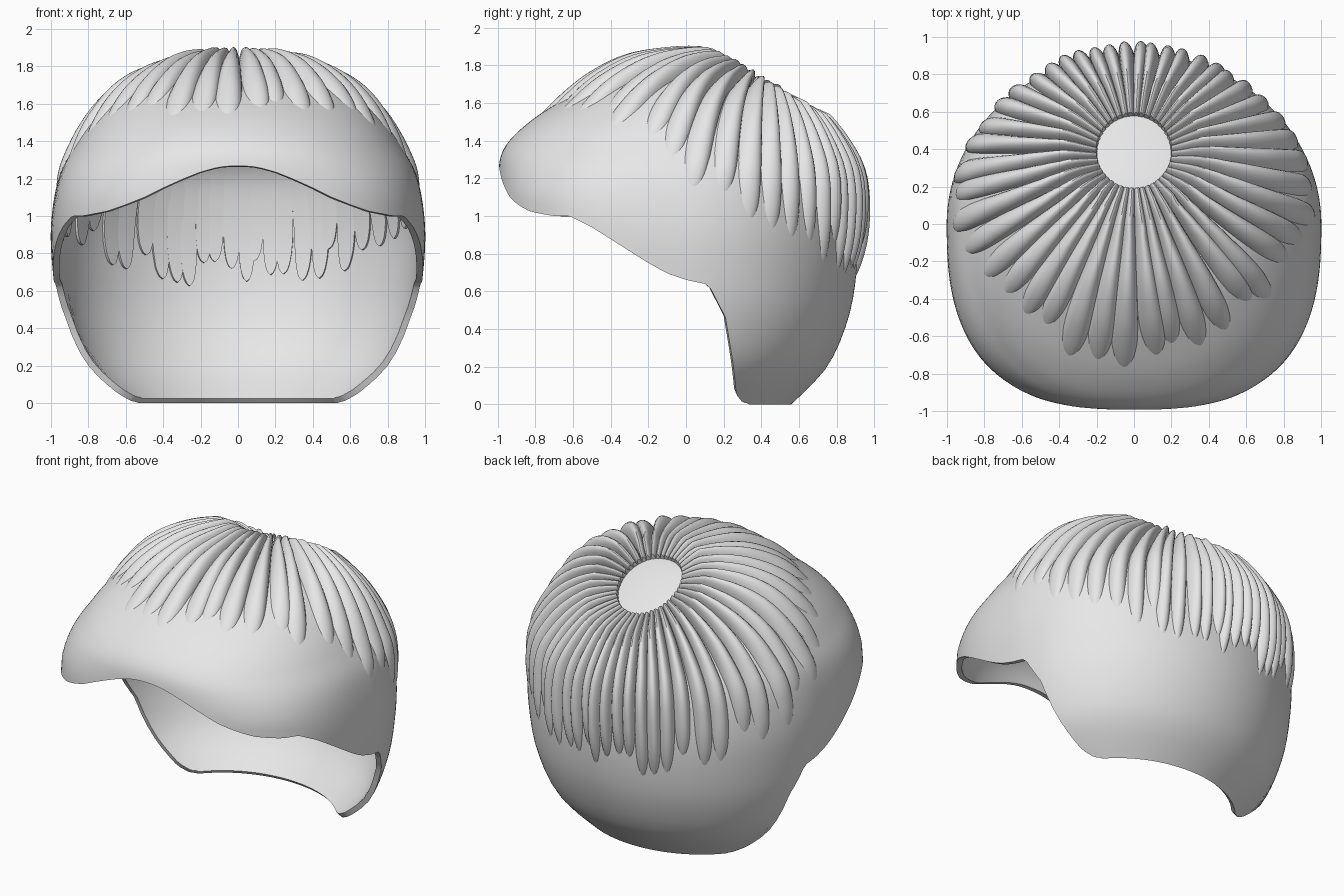
import bpy, bmesh, math, random
from mathutils import Vector
from mathutils.bvhtree import BVHTree

if "Cube" in bpy.data.objects:
    bpy.data.objects.remove(bpy.data.objects["Cube"])

random.seed(11)
mat = bpy.data.materials.new("pale_grey")
mat.diffuse_color = (0.8, 0.8, 0.8, 1)
mat.use_nodes = True
mat.node_tree.nodes["Principled BSDF"].inputs["Base Color"].default_value = mat.diffuse_color


def interp(tab, x):
    """Piecewise linear lookup in (x, value) pairs."""
    if x <= tab[0][0]:
        return tab[0][1]
    for (a, u), (b, v) in zip(tab, tab[1:]):
        if x <= b:
            return u + (v - u) * (x - a) / (b - a)
    return tab[-1][1]


def catmull(rows, s):
    """Smooth interpolation of table rows."""
    i = max(0, min(int(s), len(rows) - 2))
    t = s - i
    p = [rows[max(0, min(len(rows) - 1, k))] for k in range(i - 1, i + 3)]
    return [0.5 * (2 * b + (c - a) * t + (2 * a - 5 * b + 4 * c - d) * t * t
                   + (3 * b - a - 3 * c + d) * t ** 3) for a, b, c, d in zip(*p)]


def finish(name, bm, thickness=0.0):
    bmesh.ops.recalc_face_normals(bm, faces=bm.faces)
    me = bpy.data.meshes.new(name)
    bm.to_mesh(me)
    bm.free()
    me.materials.append(mat)
    ob = bpy.data.objects.new(name, me)
    bpy.context.collection.objects.link(ob)
    bpy.ops.object.select_all(action='DESELECT')
    ob.select_set(True)
    bpy.context.view_layer.objects.active = ob
    if thickness:
        mod = ob.modifiers.new("thickness", 'SOLIDIFY')
        mod.thickness = thickness
        mod.offset = -1
        bpy.ops.object.modifier_apply(modifier=mod.name)
    bpy.ops.object.shade_smooth_by_angle(angle=math.radians(50))
    return ob


# Horizontal sections of the shell: height, half width, front depth, back depth
SECTIONS = [(0.0, .66, .68, .56), (0.2, .85, .85, .75), (0.45, .95, .95, .86),
            (0.7, .99, .98, .905), (0.95, 1.0, .985, .91), (1.2, .96, .997, .875),
            (1.36, .88, .965, .785), (1.5, .785, .83, .66), (1.63, .66, .63, .49),
            (1.72, .51, .46, .34), (1.785, .30, .27, .19), (1.81, 0, 0, 0)]
TOP = len(SECTIONS) - 1
# Squareness of the front half by height
SQUARE = [(.7, 2.5), (1.0, 2.75), (1.1, 2.75), (1.2, 2.6), (1.36, 2.3), (1.6, 2.1)]
# Lower rim: front brim arch over x, then side outline over y
BRIM = [(0, 1.27), (.1, 1.262), (.2, 1.235), (.3, 1.195), (.4, 1.15), (.5, 1.10),
        (.6, 1.06), (.7, 1.025), (.83, 1.0)]
SIDE = [(-.62, 1.0), (-.5, .94), (-.35, .845), (-.2, .75), (-.1, .695), (0, .66), (.12, .635),
        (.21, .46), (.25, .22), (.268, .05), (.30, .01), (.34, .003)]


def shell_point(theta, s):
    z, w, f, b = catmull(SECTIONS, s)
    c, n = math.cos(theta), math.sin(theta)
    e = 1.0 if n > 0 else 2 / interp(SQUARE, z)
    x = math.copysign(abs(c) ** e, c) * w
    y = math.copysign(abs(n) ** e, n) * (b if n > 0 else f)
    return Vector((x, y, z))


def above_rim(p):
    return p.z > (interp(BRIM, abs(p.x)) if p.y < -.62 else interp(SIDE, p.y))


def rim_level(theta):
    s = TOP - 1.0
    while s > 0 and above_rim(shell_point(theta, s)):
        s -= 0.05
    lo, hi = max(s, 0), s + 0.05
    if s <= 0:
        return 0.0
    for _ in range(20):
        m = (lo + hi) / 2
        lo, hi = (lo, m) if above_rim(shell_point(theta, m)) else (m, hi)
    return hi


# Shell with brim and neck guard
SEG, ROWS = 192, 36
bm = bmesh.new()
cols = []
for i in range(SEG):
    th = 2 * math.pi * (i + 0.5) / SEG
    s0 = rim_level(th)
    cols.append([bm.verts.new(shell_point(th, s0 + (TOP - s0) * j / ROWS)) for j in range(ROWS)])
pole = bm.verts.new((0, 0, SECTIONS[-1][0]))
for i in range(SEG):
    a, b = cols[i], cols[(i + 1) % SEG]
    for j in range(ROWS - 1):
        bm.faces.new((a[j], b[j], b[j + 1], a[j + 1]))
    bm.faces.new((a[-1], b[-1], pole))
bmesh.ops.recalc_face_normals(bm, faces=bm.faces)
if pole.link_faces[0].normal.z < 0:
    bmesh.ops.reverse_faces(bm, faces=bm.faces)
surface = BVHTree.FromBMesh(bm)
finish("shell", bm, 0.035)

# Ruffled locks fanning out from the crown over the shell
COUNT, RINGS, ARC = 44, 28, 12
CENTRE = Vector((0, .38, .8))
TIPS = [(-.7, 1.56), (-.4, 1.49), (-.2, 1.36), (0, 1.19), (.2, 1.03), (.5, .87), (.8, .74), (.95, .66)]
STEP = 2 * math.pi / COUNT


def hit(phi, alpha):
    d = Vector((math.cos(phi) * math.sin(alpha), math.sin(phi) * math.sin(alpha), math.cos(alpha)))
    return surface.ray_cast(CENTRE, d)[:2]


def add_lock(bm, phi):
    drop = random.uniform(-.1, .07) * (.6 if math.sin(phi) < -.5 else 1)
    drift = random.uniform(-.04, .04)
    lean = random.uniform(.15, .4)
    tall = random.uniform(.93, 1.1)
    # Find the opening angle where the lock ends
    start = math.atan2(.19, .85 - .22 * .5 * math.sin(phi))
    end = start + .2
    while end < 2.1:
        p, _ = hit(phi, end)
        if p is None or p.z < interp(TIPS, p.y) + drop:
            break
        end += .01
    path = []
    for k in range(RINGS):
        t = 1 - (1 - k / (RINGS - 1)) ** 1.3
        p, n = hit(phi + drift * t, start + (end - .012 - start) * t)
        if p is not None:
            path.append((t, p, n if n.dot(p - CENTRE) > 0 else -n))
    rings = []
    for k, (t, p, n) in enumerate(path):
        tan = (path[min(k + 1, len(path) - 1)][1] - path[max(k - 1, 0)][1]).normalized()
        side = n.cross(tan).normalized()
        rho = math.hypot(p.x, p.y - CENTRE.y)
        close = math.sqrt(max(0, 1 - t ** 9))
        half = .6 * rho * STEP * max(close, .05)
        rise = .35 + .65 * min(1, t / .13)
        # Locks lie lower on the flanks and sink into the shell at the tip
        flank = 1 - .4 * abs(math.cos(phi)) * min(1, 1.5 * t)
        height = .1 * tall * rise * flank * (1 - t ** 3) - .012 * t ** 6
        base = .05
        ring = []
        for m in range(ARC + 1):
            a = math.pi * m / ARC
            up = math.sin(a)
            q = p + side * half * (math.cos(a) + lean * up) + n * ((height + base) * up ** .8 - base)
            ring.append(bm.verts.new(q))
        rings.append(ring)
    for a, b in zip(rings, rings[1:]):
        for m in range(ARC + 1):
            o = (m + 1) % (ARC + 1)
            bm.faces.new((a[m], a[o], b[o], b[m]))
    bm.faces.new(rings[0])
    bm.faces.new(rings[-1])


bm = bmesh.new()
for i in range(COUNT):
    add_lock(bm, STEP * (i + .5))
finish("ruffled_locks", bm)
